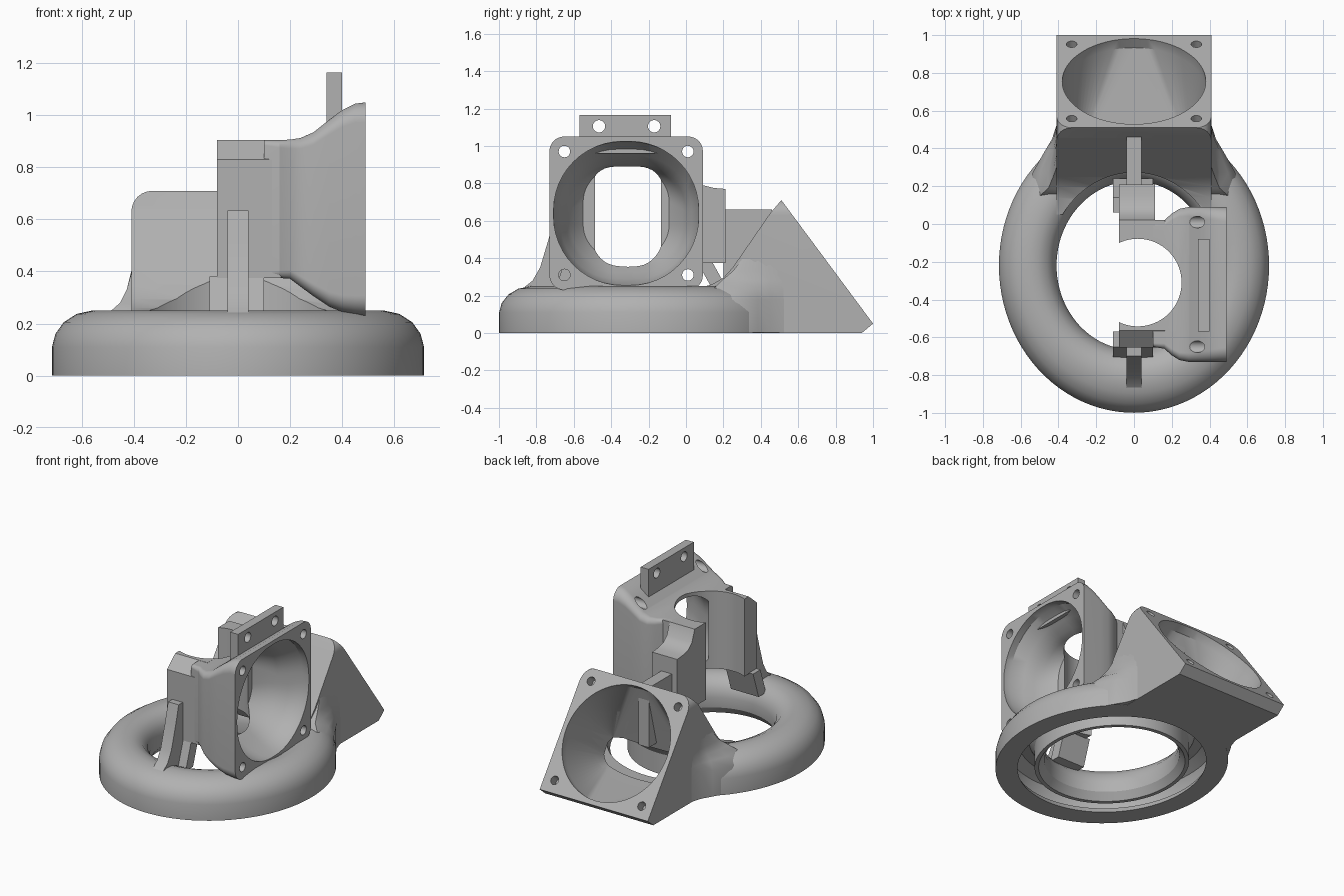
import bpy, bmesh, math
from mathutils import Vector

cube = bpy.data.objects.get("Cube")
if cube:
    bpy.data.objects.remove(cube, do_unlink=True)

grey = bpy.data.materials.new("plain grey")
grey.use_nodes = True
grey.diffuse_color = (0.44, 0.44, 0.44, 1)
grey.node_tree.nodes["Principled BSDF"].inputs["Base Color"].default_value = (0.44, 0.44, 0.44, 1)


def finish(name, bm):
    bmesh.ops.recalc_face_normals(bm, faces=bm.faces)
    if bm.calc_volume(signed=True) < 0:
        bmesh.ops.reverse_faces(bm, faces=bm.faces)
    mesh = bpy.data.meshes.new(name)
    bm.to_mesh(mesh)
    bm.free()
    mesh.materials.append(grey)
    ob = bpy.data.objects.new(name, mesh)
    bpy.context.collection.objects.link(ob)
    return ob


def loft(name, rings, loop=False):
    """Skin rings of points; cap the ends, or close the rings into a loop."""
    bm = bmesh.new()
    vs = [[bm.verts.new(p) for p in ring] for ring in rings]
    n = len(vs[0])
    pairs = list(zip(vs, vs[1:])) + ([(vs[-1], vs[0])] if loop else [])
    for a, b in pairs:
        for i in range(n):
            j = (i + 1) % n
            bm.faces.new((a[i], a[j], b[j], b[i]))
    if not loop:
        bm.faces.new(vs[0])
        bm.faces.new(vs[-1])
    return finish(name, bm)


def prism(name, pts, lo, hi, axis="x"):
    """Extrude a flat outline along one axis."""
    place = {"x": lambda p, t: (t, p[0], p[1]),
             "y": lambda p, t: (p[0], t, p[1]),
             "z": lambda p, t: (p[0], p[1], t)}[axis]
    return loft(name, [[place(p, t) for p in pts] for t in (lo, hi)])


def box(name, x, y, z):
    return prism(name, [(y[0], z[0]), (y[1], z[0]), (y[1], z[1]), (y[0], z[1])], *x)


def circle(cx, cy, r, n=32, stretch=1):
    return [(cx + r * math.cos(2 * math.pi * i / n),
             cy + stretch * r * math.sin(2 * math.pi * i / n)) for i in range(n)]


def combine(ob, other, op="DIFFERENCE"):
    mod = ob.modifiers.new("combine", "BOOLEAN")
    mod.object, mod.operation, mod.solver = other, op, "EXACT"
    dg = bpy.context.evaluated_depsgraph_get()
    mesh = bpy.data.meshes.new_from_object(ob.evaluated_get(dg))
    ob.modifiers.clear()
    ob.data = mesh
    bpy.data.objects.remove(other, do_unlink=True)


RING_Y, STRETCH, SEGS = -0.22, 1.09, 96


def oval_sweep(name, profile):
    """Turn a radius and height profile around the oval air ring."""
    rings = []
    for i in range(SEGS):
        a = 2 * math.pi * i / SEGS
        rings.append([(r * math.cos(a), RING_Y + STRETCH * r * math.sin(a), z) for r, z in profile])
    return loft(name, rings, loop=True)


# Rear blower duct: sloped side outline trimmed by a round-topped front outline
duct = prism("blower_duct", [
    (0.94, 0), (1, 0.05), (0.51, 0.71), (0.45, 0.64), (0.25, 0.35), (0.2, 0.295),
    (0.14, 0.26), (0.05, 0.235), (0.05, 0)], -0.45, 0.45)
arch = [(-0.41, -0.1), (0.41, -0.1)]
for cx, start in ((0.33, 0), (-0.33, 90)):
    for k in range(7):
        a = math.radians(start + 15 * k)
        arch.append((cx + 0.08 * math.cos(a), 0.63 + 0.08 * math.sin(a)))
combine(duct, prism("trim", arch, -0.2, 1.2, "y"), "INTERSECT")

# Flared neck where the duct meets the ring
neck_rings = []
for z, flare, front in ((0.002, 0.13, 0.12), (0.18, 0.13, 0.12), (0.24, 0.09, 0.15),
                        (0.28, 0.045, 0.19), (0.33, 0.02, 0.25), (0.42, -0.005, 0.32)):
    half = [(0.408, 0.53), (0.408 + 0.2 * flare, 0.45), (0.408 + 0.5 * flare, 0.385),
            (0.408 + flare, max(0.27, front + 0.04)), (0.408 + flare, front)]
    neck_rings.append([(x, y, z) for x, y in half] + [(-x, y, z) for x, y in reversed(half)])
neck = loft("duct_neck", neck_rings)

# Oval air ring
ring = oval_sweep("air_ring", [
    (0.45, 0), (0.415, 0.05), (0.41, 0.12), (0.425, 0.18), (0.46, 0.225), (0.51, 0.248),
    (0.56, 0.25), (0.62, 0.237), (0.67, 0.205), (0.702, 0.16), (0.715, 0.11), (0.715, 0)])

# Blower opening on the sloped face
face_mid, down, out = Vector((0, 0.755, 0.38)), Vector((0, 0.596, -0.803)), Vector((0, 0.803, 0.596))


def on_face(u, v, depth):
    return face_mid + Vector((u, 0, 0)) + down * v + out * depth


def blower_cavity():
    bm = bmesh.new()
    for depth in (0.02, -0.06):
        for u, v in circle(0, 0, 0.38, 64):
            bm.verts.new(on_face(u, v, depth))
    for x in (-0.3, 0.3):
        for z in (0.05, 0.19):
            bm.verts.new((x, 0.36, z))
    bmesh.ops.convex_hull(bm, input=bm.verts)
    bmesh.ops.delete(bm, geom=[v for v in bm.verts if not v.link_faces], context="VERTS")
    return finish("blower_cavity", bm)


# Hollow the ring, neck and duct with the channel, outlet slot and blower cavity
for part in (duct, neck, ring):
    if part is not ring:
        combine(part, prism("ring_hole", circle(0, RING_Y, 0.452, SEGS, STRETCH), -0.1, 1, "z"))
    combine(part, oval_sweep("channel", [
        (0.475, -0.02), (0.475, 0.14), (0.51, 0.2), (0.58, 0.21), (0.65, 0.17),
        (0.68, 0.1), (0.68, 0.04), (0.6, 0.04), (0.57, -0.02)]))
    combine(part, blower_cavity())
for su in (-0.33, 0.33):
    for sv in (-0.33, 0.33):
        combine(duct, loft("screw", [[on_face(u, v, d) for u, v in circle(su, sv, 0.028, 20)]
                                     for d in (0.05, -0.07)]))

# Side fan shroud, tapering from a square plate to the clamp
MID_Y, MID_Z = -0.32, 0.64


def rounded(x, hy, low, high, r):
    mid, hz = (low + high) / 2, (high - low) / 2
    pts = []
    for k, (sy, sz) in enumerate(((1, 1), (-1, 1), (-1, -1), (1, -1))):
        for i in range(13):
            a = math.radians(90 * k + 7.5 * i)
            pts.append((x, MID_Y + sy * (hy - r) + r * math.cos(a),
                        mid + sz * (hz - r) + r * math.sin(a)))
    return pts


shroud = loft("fan_shroud", [rounded(*s, 0.02 + 0.15 * (s[0] - 0.1)) for s in (
    (0.1, 0.33, 0.375, 0.905), (0.16, 0.34, 0.375, 0.905), (0.2, 0.375, 0.372, 0.907),
    (0.24, 0.4, 0.342, 0.913), (0.29, 0.41, 0.305, 0.935), (0.35, 0.41, 0.265, 0.983),
    (0.4, 0.41, 0.245, 1.02), (0.45, 0.41, 0.235, 1.045), (0.49, 0.41, 0.23, 1.05))])
combine(shroud, loft("fan_cavity", [rounded(*s) for s in (
    (0.17, 0.23, 0.4, 0.88), (0.25, 0.3, 0.355, 0.89), (0.3, 0.32, 0.325, 0.905),
    (0.36, 0.35, 0.29, 0.95), (0.44, 0.385, 0.262, 1.015), (0.52, 0.39, 0.25, 1.03))
    for s in [s + (min(0.18 + 0.6 * (s[0] - 0.17), s[1] - 0.005, (s[3] - s[2]) / 2 - 0.005),)]]))
for sy in (-0.33, 0.33):
    for sz in (-0.33, 0.33):
        combine(shroud, prism("screw", circle(MID_Y + sy, MID_Z + sz, 0.031, 20), 0.2, 0.6))

# Clamp arms either side of the upright bore
rear_arm = prism("rear_clamp_arm", [
    (-0.15, 0.375), (0.21, 0.375), (0.21, 0.77), (0.15, 0.775), (0.09, 0.79),
    (0.05, 0.825), (0.02, 0.905), (-0.15, 0.905)], -0.08, 0.11)
rear_cheek = box("rear_clamp_cheek", (0.09, 0.165), (-0.15, 0.02), (0.376, 0.904))
front_arm = prism("front_clamp_arm", [
    (-0.47, 0.375), (-0.655, 0.375), (-0.655, 0.83), (-0.565, 0.906), (-0.47, 0.906)], -0.08, 0.165)
for part in (shroud, rear_arm, rear_cheek, front_arm):
    combine(part, prism("bore", circle(0.02, -0.31, 0.232, 64), 0.2, 1.2, "z"))

# Slanted feet and ribs tying the clamp to the ring
rear_foot = prism("rear_foot", [(0.06, 0.38), (0.14, 0.38), (0.24, 0.2), (0.16, 0.2)], -0.11, 0.1)
front_foot = prism("front_foot", [(-0.57, 0.38), (-0.65, 0.38), (-0.71, 0.2), (-0.63, 0.2)], -0.11, 0.1)
rear_rib = box("rear_rib", (-0.04, 0.04), (0.2, 0.46), (0.25, 0.66))
front_rib = prism("front_rib", [
    (-0.64, 0.2), (-0.64, 0.635), (-0.7, 0.635), (-0.735, 0.5), (-0.78, 0.35),
    (-0.82, 0.28), (-0.87, 0.24), (-0.87, 0.2)], -0.04, 0.04)

# Mounting tab on top of the shroud
tab = box("mounting_tab", (0.34, 0.4), (-0.57, -0.08), (0.96, 1.165))
for y in (-0.465, -0.17):
    combine(tab, prism("tab_hole", circle(y, 1.105, 0.033, 24), 0.2, 0.6))

# Smooth the curved walls and keep crisp edges
for part in (duct, neck, ring, shroud, rear_arm, rear_cheek, front_arm, rear_foot,
             front_foot, rear_rib, front_rib, tab):
    bpy.ops.object.select_all(action="DESELECT")
    part.select_set(True)
    bpy.context.view_layer.objects.active = part
    bpy.ops.object.shade_smooth_by_angle(angle=math.radians(30))
